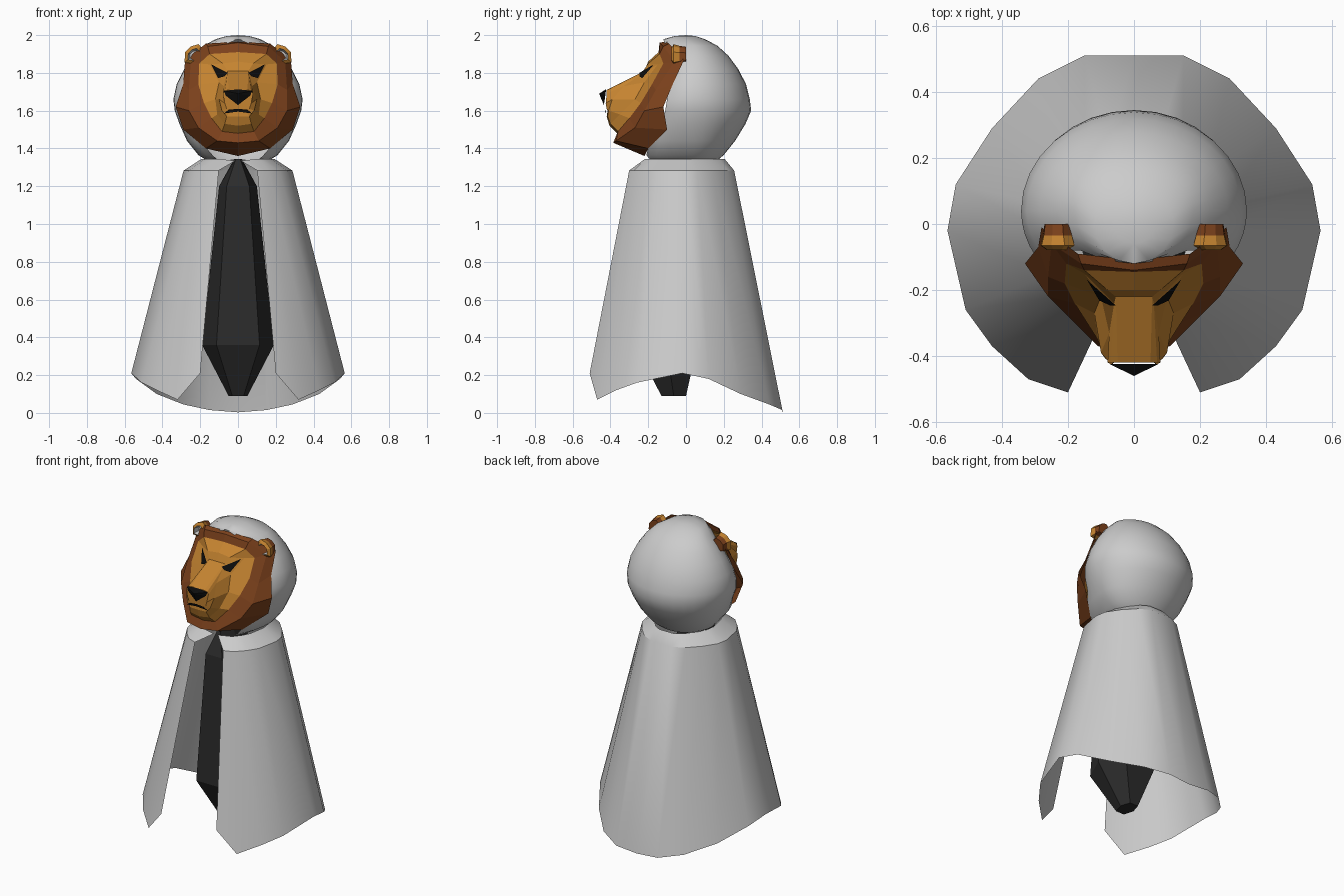
import bpy, bmesh
from math import sin, cos, radians

if "Cube" in bpy.data.objects:
    bpy.data.objects.remove(bpy.data.objects["Cube"])


def material(name, rgb):
    m = bpy.data.materials.new(name)
    m.diffuse_color = (*rgb, 1)
    m.use_nodes = True
    m.node_tree.nodes["Principled BSDF"].inputs["Base Color"].default_value = m.diffuse_color
    return m


ORANGE = material("orange", (0.56, 0.23, 0.03))
BROWN = material("brown", (0.21, 0.055, 0.012))
BLACK = material("black", (0.004, 0.004, 0.004))
DARK = material("charcoal", (0.025, 0.025, 0.025))


def add_object(name, bm, mat=None, smooth=None):
    """Mesh of the +x half, mirrored to the other side."""
    bmesh.ops.recalc_face_normals(bm, faces=bm.faces)
    mesh = bpy.data.meshes.new(name)
    bm.to_mesh(mesh)
    bm.free()
    obj = bpy.data.objects.new(name, mesh)
    bpy.context.collection.objects.link(obj)
    if mat:
        mesh.materials.append(mat)
    obj.modifiers.new("mirror", 'MIRROR').merge_threshold = 0.001
    if smooth:
        bpy.ops.object.select_all(action='DESELECT')
        obj.select_set(True)
        bpy.context.view_layer.objects.active = obj
        bpy.ops.object.shade_smooth_by_angle(angle=radians(smooth))
    return obj


def loft(name, rings, mat=None, smooth=None, closed=False, cap=False):
    """Skin a list of equal-length point rings."""
    bm = bmesh.new()
    rows = [[bm.verts.new(p) for p in r] for r in rings]
    n = len(rows[0])
    for a, b in zip(rows, rows[1:]):
        for i in range(n if closed else n - 1):
            j = (i + 1) % n
            bm.faces.new((a[i], a[j], b[j], b[i]))
    if cap:
        bm.faces.new(rows[-1])
    bmesh.ops.remove_doubles(bm, verts=bm.verts, dist=0.0005)
    return add_object(name, bm, mat, smooth)


# Cloak: wavy hem scaled up into shoulder and collar, open at the front
hem = [(0, .51, .003), (.15, .51, .015), (.29, .44, .045), (.43, .29, .10),
       (.54, .12, .18), (.565, -.02, .21), (.51, -.26, .16), (.43, -.37, .12),
       (.32, -.47, .07), (.20, -.51, .21)]


def scaled_hem(sx, back, front, z):
    return [(x * sx, y * (back if y > 0 else front), z) for x, y, _ in hem]


collar = scaled_hem(.34, .40, .46, 1.345)
collar[-1] = (.015, -.23, 1.335)
loft("cloak", [hem, scaled_hem(.51, .5, .59, 1.283), collar], smooth=30)

# Body: dark tapered block seen through the slit
body_rows = [(1.345, .02, -.20, .02), (1.20, .10, -.25, .05),
             (.36, .19, -.27, .06), (.09, .05, -.13, 0)]
loft("body", [[(0, f, z), (w * .6, f, z), (w, (f + b) / 2, z), (w * .6, b, z), (0, b, z)]
              for z, w, f, b in body_rows], DARK, cap=True)

# Hood: rows of (z, half width, back y, front edge y, angle the edge wraps forward)
hood_rows = [(1.34, .17, .17, -.19, 50), (1.365, .21, .20, -.21, 50),
             (1.44, .27, .26, -.19, 42), (1.53, .31, .315, -.13, 35),
             (1.60, .335, .345, -.11, 30), (1.66, .342, .338, -.10, 30),
             (1.74, .325, .318, -.09, 32), (1.82, .285, .277, -.08, 36),
             (1.89, .235, .225, -.08, 46), (1.945, .18, .165, -.11, 62),
             (1.978, .12, .10, -.12, 90), (1.995, .06, .05, -.06, 90),
             (2.0, 0, 0, 0, 90)]
hood = []
for z, w, back, front, wrap in hood_rows:
    yc = .04 if z < 1.97 else 0
    ring = []
    for i in range(13):
        t = radians(90 - i * 11.25) if i <= 8 else -radians(wrap) * (i - 8) / 4
        y = yc + (back - yc) * sin(t) if t >= 0 else yc + (yc - front) * sin(t) / sin(radians(wrap))
        ring.append((w * cos(t), y, z))
    hood.append(ring)
loft("hood", hood, smooth=40)

# Mask: nested half loops running from top centre round the cheek to the chin
mane_back = [(0, -.11, 1.965), (.17, -.09, 1.955), (.28, -.01, 1.87), (.29, -.07, 1.74),
             (.33, -.12, 1.62), (.29, -.10, 1.50), (.17, -.20, 1.40), (0, -.22, 1.36)]
mane_ridge = [(0, -.14, 1.96), (.16, -.12, 1.94), (.25, -.06, 1.86), (.26, -.16, 1.71),
              (.26, -.22, 1.60), (.21, -.27, 1.51), (.11, -.37, 1.44), (0, -.385, 1.43)]
face_edge = [(0, -.145, 1.91), (.15, -.14, 1.90), (.205, -.12, 1.85), (.21, -.18, 1.74),
             (.18, -.24, 1.64), (.14, -.30, 1.56), (.085, -.36, 1.49), (0, -.365, 1.48)]
brow = [(0, -.20, 1.86), (.08, -.20, 1.85), (.15, -.15, 1.845), (.10, -.22, 1.75),
        (.12, -.27, 1.66), (.11, -.35, 1.58), (.07, -.40, 1.53), (0, -.405, 1.52)]
muzzle = [(0, -.22, 1.81), (.055, -.22, 1.81), (.06, -.24, 1.79), (.075, -.33, 1.73),
          (.10, -.39, 1.66), (.085, -.41, 1.60), (.06, -.415, 1.57), (0, -.42, 1.57)]
snout = [(0, -.42, 1.71), (.05, -.42, 1.71), (.07, -.42, 1.705), (.08, -.42, 1.69),
         (.07, -.425, 1.64), (.06, -.42, 1.61), (.04, -.415, 1.60), (0, -.415, 1.60)]
loft("mane", [mane_back, mane_ridge, face_edge], BROWN)
loft("face", [face_edge, brow, muzzle, snout], ORANGE, cap=True)


def facets(name, points, faces, mat):
    bm = bmesh.new()
    v = [bm.verts.new(p) for p in points]
    for f in faces:
        bm.faces.new([v[i] for i in f])
    return add_object(name, bm, mat)


# Nose, mouth and eyes: small dark facets just proud of the face
facets("nose", [(0, -.424, 1.713), (.075, -.424, 1.705), (0, -.46, 1.69), (0, -.435, 1.63),
                (.065, -.427, 1.68)],
       [(0, 1, 2), (1, 4, 2), (4, 3, 2)], BLACK)
facets("mouth", [(0, -.43, 1.61), (.05, -.428, 1.605), (.075, -.422, 1.585), (0, -.43, 1.595)],
       [(0, 1, 2, 3)], BLACK)
facets("eyes", [(.142, -.170, 1.845), (.055, -.247, 1.80), (.072, -.247, 1.782),
                (.105, -.232, 1.772)], [(0, 1, 2, 3)], BLACK)

# Ears: orange rim, grey recessed cup, brown back
outline = [(.18, 1.92), (.21, 1.952), (.25, 1.94), (.28, 1.91), (.283, 1.855), (.22, 1.845)]


def ear_loop(scale, y):
    return [(.235 + (x - .235) * scale, y, 1.895 + (z - 1.895) * scale) for x, z in outline]


loft("ear_rims", [ear_loop(.85, -.035), ear_loop(1, -.065), ear_loop(.62, -.078)],
     ORANGE, closed=True)
loft("ear_cups", [ear_loop(.62, -.078), ear_loop(.4, -.04)], closed=True, cap=True)
loft("ear_backs", [ear_loop(.85, -.035), ear_loop(.75, 0)], BROWN, closed=True, cap=True)
